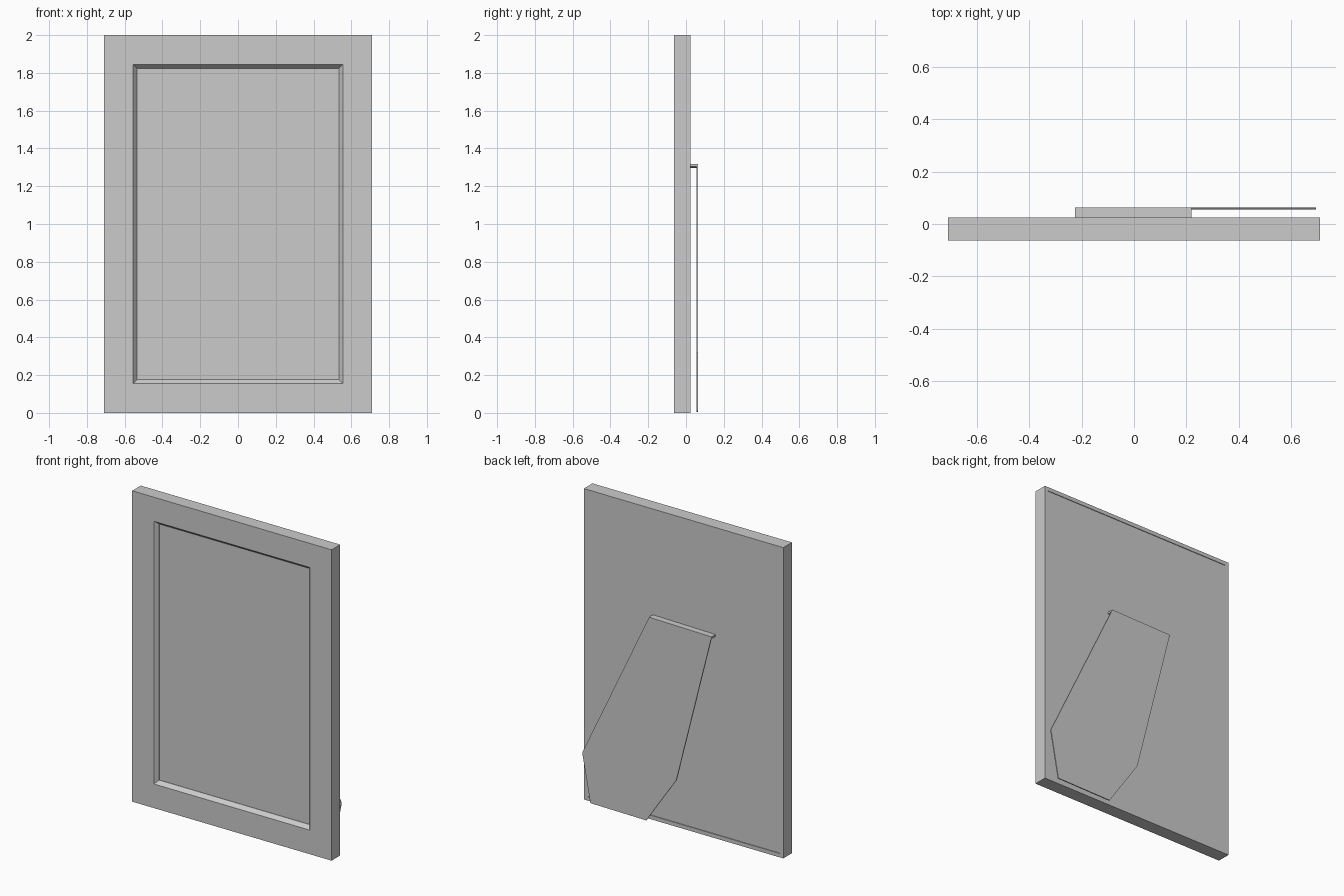
import bpy, bmesh

if "Cube" in bpy.data.objects:
    bpy.data.objects.remove(bpy.data.objects["Cube"])

W, H = 0.71, 2.0                      # half width and height of the frame
FRONT, BACK, REAR = -0.0625, 0.025, 0.0625


def make_object(name, bm):
    bmesh.ops.recalc_face_normals(bm, faces=bm.faces)
    mesh = bpy.data.meshes.new(name)
    bm.to_mesh(mesh)
    bm.free()
    obj = bpy.data.objects.new(name, mesh)
    bpy.context.collection.objects.link(obj)
    return obj


def extrude_outline(name, points, y0, y1):
    """Flat (x, z) outline given thickness along y."""
    bm = bmesh.new()
    face = bm.faces.new([bm.verts.new((x, y0, z)) for x, z in points])
    res = bmesh.ops.extrude_face_region(bm, geom=[face])
    verts = [v for v in res["geom"] if isinstance(v, bmesh.types.BMVert)]
    bmesh.ops.translate(bm, verts=verts, vec=(0, y1 - y0, 0))
    return make_object(name, bm)


def rectangle(inset):
    return [(-W + inset, inset), (W - inset, inset),
            (W - inset, H - inset), (-W + inset, H - inset)]


def mitred_ring(name, profile):
    """Closed (inset, y) profile swept around the four mitred corners."""
    bm = bmesh.new()
    loops = [[bm.verts.new((x, y, z)) for x, z in rectangle(i)] for i, y in profile]
    for k, a in enumerate(loops):
        b = loops[(k + 1) % len(loops)]
        for c in range(4):
            d = (c + 1) % 4
            bm.faces.new((a[c], a[d], b[d], b[c]))
    return make_object(name, bm)


# Moulding with a sloped front lip and a shallow rebate behind
mitred_ring("frame_moulding", [
    (0, FRONT), (0.155, FRONT), (0.176, -0.038), (0.176, 0.0),
    (0.025, 0.0), (0.025, BACK), (0, BACK)])

# Picture behind the lip, and backing board sitting in the rebate
extrude_outline("picture_panel", rectangle(0.176), -0.036, 0.0)
extrude_outline("backing_board", rectangle(0.026), 0.0, BACK - 0.003)

# Hinge strip joining the stand to the backing
extrude_outline("stand_hinge", [(-0.225, 1.297), (0.22, 1.305),
                                (0.22, 1.318), (-0.225, 1.31)], BACK - 0.003, REAR)

# Slanted stand leg
extrude_outline("stand_leg", [(-0.225, 1.308), (0.22, 1.316), (0.695, 0.32),
                              (0.637, 0.01), (0.24, 0.005), (0.026, 0.32)],
                REAR - 0.007, REAR)
